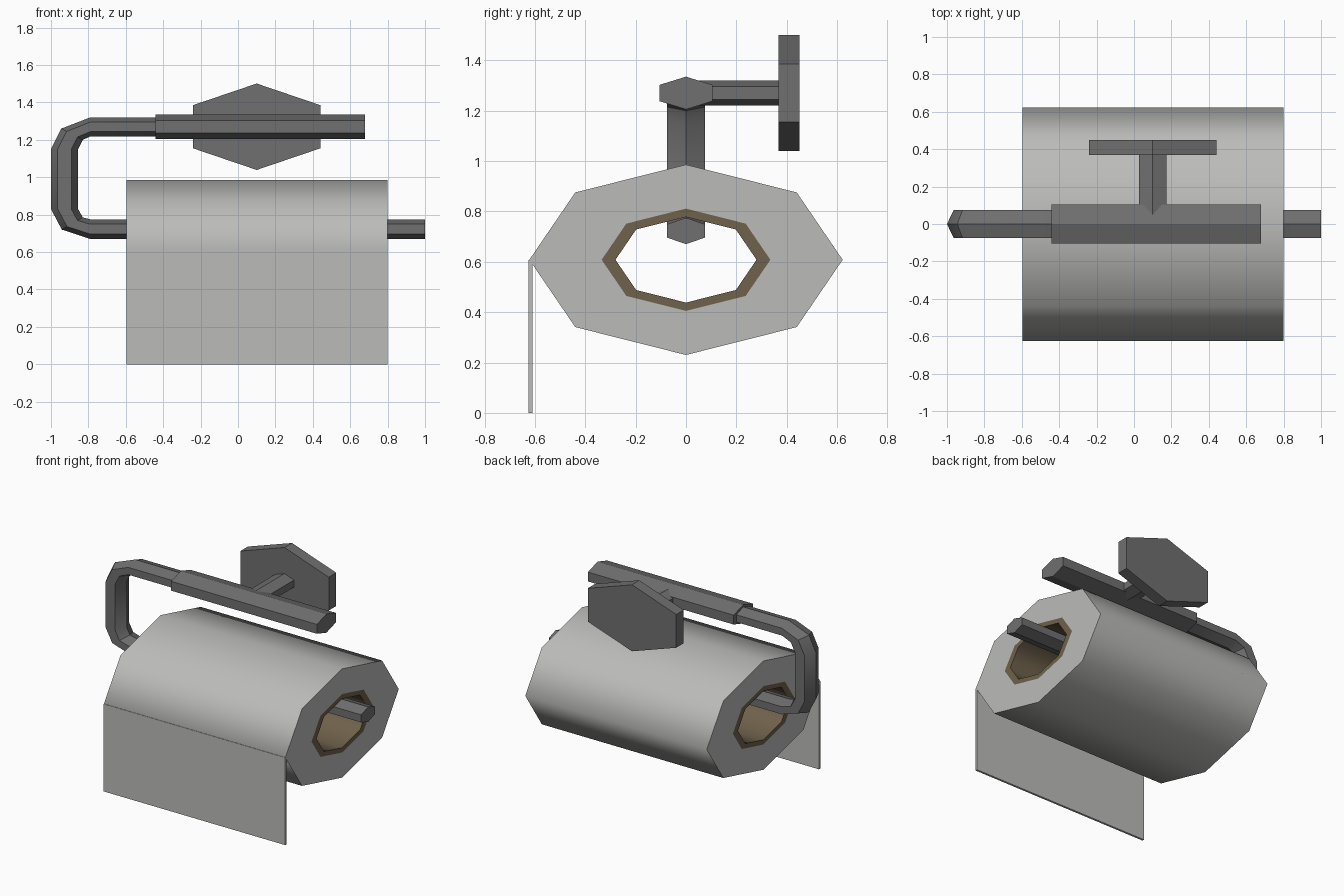
import bpy
from math import cos, sin, pi, radians

if "Cube" in bpy.data.objects:
    bpy.data.objects.remove(bpy.data.objects["Cube"])


def material(name, colour):
    m = bpy.data.materials.new(name)
    m.diffuse_color = (*colour, 1)
    m.use_nodes = True
    m.node_tree.nodes["Principled BSDF"].inputs["Base Color"].default_value = m.diffuse_color
    return m


METAL = material("dark_metal", (0.16, 0.16, 0.16))
PAPER = material("paper", (0.5, 0.5, 0.49))
CARD = material("cardboard", (0.16, 0.12, 0.07))


def loft(name, rings, mat, closed=False, smooth=None):
    """Skin equal-sized rings; cap the ends, or join last to first if closed."""
    n, m = len(rings[0]), len(rings)
    verts = [p for ring in rings for p in ring]
    faces = []
    for i in range(m if closed else m - 1):
        a, b = i * n, (i + 1) % m * n
        faces += [(a + k, a + (k + 1) % n, b + (k + 1) % n, b + k) for k in range(n)]
    if not closed:
        faces += [tuple(range(n))[::-1], tuple(range((m - 1) * n, m * n))]
    mesh = bpy.data.meshes.new(name)
    mesh.from_pydata(verts, [], faces)
    mesh.materials.append(mat)
    obj = bpy.data.objects.new(name, mesh)
    bpy.context.collection.objects.link(obj)
    bpy.ops.object.select_all(action='DESELECT')
    obj.select_set(True)
    bpy.context.view_layer.objects.active = obj
    bpy.ops.object.mode_set(mode='EDIT')
    bpy.ops.mesh.select_all(action='SELECT')
    bpy.ops.mesh.normals_make_consistent(inside=False)
    bpy.ops.object.mode_set(mode='OBJECT')
    if smooth:
        bpy.ops.object.shade_smooth_by_angle(angle=radians(smooth))
    return obj


def octagon(x, ry, rz):
    return [(x, ry * cos(k * pi / 4), 0.608 + rz * sin(k * pi / 4)) for k in range(8)]


def hexagon(half, tip):
    """Hexagon with points up and down: half width and tip height."""
    return [(0, tip), (half, tip / 2), (half, -tip / 2),
            (0, -tip), (-half, -tip / 2), (-half, tip / 2)]


def tube(name, outer, inner, mat, smooth):
    x0, x1 = -0.595, 0.8
    loft(name, [octagon(x0, *outer), octagon(x1, *outer),
                octagon(x1, *inner), octagon(x0, *inner)], mat, True, smooth)


# Paper roll and cardboard core
tube("paper_roll", (0.622, 0.378), (0.335, 0.203), PAPER, 75)
tube("cardboard_core", (0.335, 0.203), (0.28, 0.17), CARD, 75)

# Hanging sheet
loft("hanging_sheet", [[(x, -0.625, 0), (x, -0.61, 0), (x, -0.61, 0.608), (x, -0.625, 0.608)]
                       for x in (-0.595, 0.8)], PAPER)

# Bent hexagonal rod: outer and inner ridge points (x, z) along its path
path = [((-0.40, 1.32), (-0.40, 1.218)), ((-0.79, 1.32), (-0.79, 1.218)),
        ((-0.945, 1.26), (-0.83, 1.20)), ((-1.0, 1.15), (-0.855, 1.15)),
        ((-1.0, 0.83), (-0.855, 0.83)), ((-0.942, 0.72), (-0.83, 0.785)),
        ((-0.79, 0.67), (-0.79, 0.775)), ((1.0, 0.67), (1.0, 0.775))]
rings = []
for (ox, oz), (ix, iz) in path:
    rings.append([((ox + ix) / 2 + t * (ox - ix) / 2, y, (oz + iz) / 2 + t * (oz - iz) / 2)
                  for y, t in hexagon(0.076, 1)])
loft("holder_rod", rings, METAL, smooth=35)

# Sleeve around the upper rod
loft("rod_sleeve", [[(x, y, 1.27 + z) for y, z in hexagon(0.105, 0.065)]
                    for x in (-0.44, 0.68)], METAL)

# Arm to the wall, and wall plate
loft("wall_arm", [[(0.1 + x, y, 1.27 + z) for x, z in hexagon(0.073, 0.05)]
                  for y in (0.0, 0.39)], METAL)
loft("wall_plate", [[(0.1 + x, y, 1.27 + z) for x, z in hexagon(0.34, 0.231)]
                    for y in (0.368, 0.45)], METAL)
